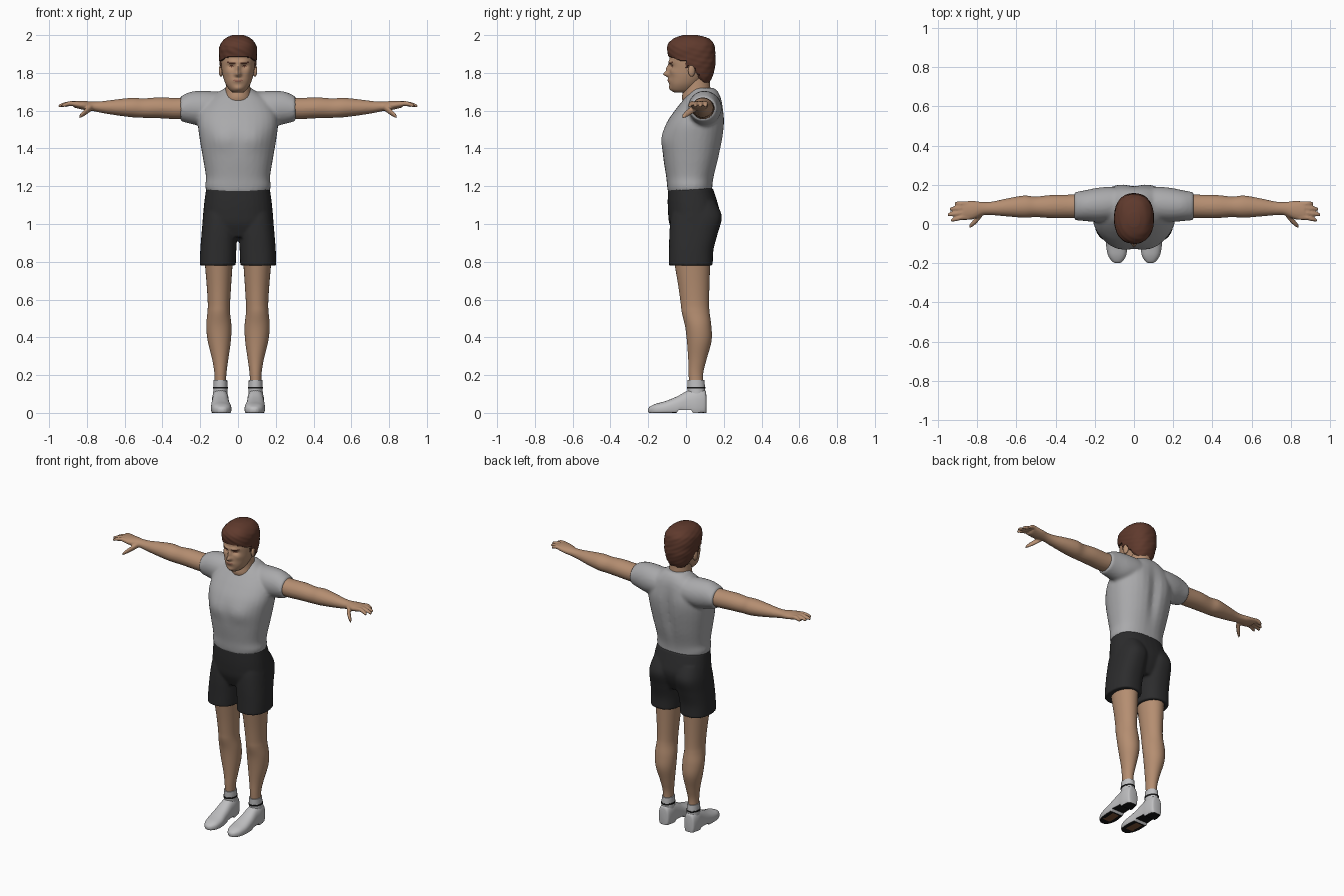
import bpy, bmesh, math
from mathutils import Vector, Matrix

if "Cube" in bpy.data.objects:
    bpy.data.objects.remove(bpy.data.objects["Cube"])


def material(name, *rgb):
    m = bpy.data.materials.new(name)
    m.use_nodes = True
    m.diffuse_color = (*rgb, 1)
    m.node_tree.nodes["Principled BSDF"].inputs["Base Color"].default_value = (*rgb, 1)
    return m


skin = material("skin", .46, .27, .165)
hair_brown = material("hair brown", .115, .042, .026)
shirt_grey = material("shirt grey", .40, .40, .41)
shorts_black = material("shorts black", .025, .025, .026)
shoe_white = material("shoe white", .52, .52, .53)
sole_black = material("sole black", .008, .008, .008)
sole_brown = material("sole brown", .22, .09, .04)
lip_red = material("lip red", .34, .15, .10)

AXES = {"x": (0, 1, 2), "y": (1, 0, 2), "z": (2, 0, 1)}


def smooth_rings(rings, sub):
    """Catmull-Rom interpolation between cross-sections."""
    out = []
    for i in range(len(rings) - 1):
        quad = [Vector(rings[max(0, min(len(rings) - 1, i + k))]) for k in (-1, 0, 1, 2)]
        p, q, r, s = quad
        for j in range(sub):
            t = j / sub
            out.append((2 * q + (r - p) * t + (2 * p - 5 * q + 4 * r - s) * t ** 2
                        + (3 * q - p - 3 * r + s) * t ** 3) / 2)
    return out + [Vector(rings[-1])]


def loft(bm, axis, rings, n=32, sub=5, power=2, both=False):
    """Skin rings given as (position, low a, high a, low b, high b)."""
    ia, ib, ic = AXES[axis]
    for side in ((1, -1) if both else (1,)):
        loops = []
        for t, a0, a1, b0, b1 in smooth_rings(rings, sub):
            loop = []
            for k in range(n):
                c, s = math.cos(math.tau * k / n), math.sin(math.tau * k / n)
                co = [0, 0, 0]
                co[ia] = t
                co[ib] = (a0 + a1) / 2 + (a1 - a0) / 2 * math.copysign(abs(c) ** (2 / power), c)
                co[ic] = (b0 + b1) / 2 + (b1 - b0) / 2 * math.copysign(abs(s) ** (2 / power), s)
                co[0] *= side
                loop.append(bm.verts.new(co))
            loops.append(loop)
        for lo, hi in zip(loops, loops[1:]):
            for k in range(n):
                bm.faces.new((lo[k], lo[k - 1], hi[k - 1], hi[k]))
        bm.faces.new(loops[0])
        bm.faces.new(loops[-1])


def bump(bm, centre, size, push):
    """Push nearby points along y with a soft falloff, on both sides."""
    for v in bm.verts:
        d = [(abs(v.co.x) - centre[0]) / size[0], (v.co.y - centre[1]) / .05,
             (v.co.z - centre[2]) / size[1]]
        v.co.y += push * math.exp(-sum(e * e for e in d))


def finish(name, bm, mats, rule=None, voxel=0, rounds=3):
    bmesh.ops.recalc_face_normals(bm, faces=bm.faces)
    if rule:
        for f in bm.faces:
            f.material_index = rule(f.calc_center_median(), f.normal)
    mesh = bpy.data.meshes.new(name)
    bm.to_mesh(mesh)
    bm.free()
    ob = bpy.data.objects.new(name, mesh)
    bpy.context.collection.objects.link(ob)
    for m in mats:
        mesh.materials.append(m)
    bpy.ops.object.select_all(action="DESELECT")
    ob.select_set(True)
    bpy.context.view_layer.objects.active = ob
    bpy.ops.object.shade_smooth_by_angle(angle=math.radians(50))
    if voxel:
        r = ob.modifiers.new("blend", "REMESH")
        r.mode, r.voxel_size, r.use_smooth_shade = "VOXEL", voxel, True
        s = ob.modifiers.new("soften", "SMOOTH")
        s.factor, s.iterations = .5, rounds
    return ob


def sym(z, x, y0, y1):
    return (z, -x, x, y0, y1)


# Shirt: torso blended with one tube running through both sleeves
bm = bmesh.new()
loft(bm, "z", [sym(1.165, .163, -.095, .14), sym(1.2, .174, -.1, .14), sym(1.25, .17, -.105, .148),
               sym(1.35, .186, -.12, .175), sym(1.45, .203, -.125, .195), sym(1.53, .212, -.105, .2),
               sym(1.6, .2, -.06, .197), sym(1.66, .16, -.012, .188), sym(1.7, .1, .02, .17),
               sym(1.72, .07, .03, .15)], power=2.3)
sleeve = [(0, .03, .17, 1.56, 1.69), (.1, .02, .185, 1.54, 1.7), (.18, .01, .185, 1.52, 1.705),
          (.25, .015, .172, 1.53, 1.7), (.305, .02, .162, 1.545, 1.675)]
loft(bm, "x", sleeve, both=True)
bump(bm, (.09, -.12, 1.45), (.07, .06), -.012)
bump(bm, (0, .2, 1.42), (.03, .17), -.018)
bump(bm, (.1, .19, 1.55), (.06, .08), .008)
finish("shirt", bm, [shirt_grey], voxel=.01, rounds=4)

# Shorts: hips blended with two wide legs
bm = bmesh.new()
loft(bm, "z", [sym(.93, .16, -.06, .13), sym(1, .186, -.088, .165), sym(1.06, .184, -.095, .178),
               sym(1.12, .178, -.097, .165), sym(1.19, .168, -.095, .142)], power=2.4)
loft(bm, "z", [(.78, .012, .203, -.092, .142), (.86, .009, .2, -.09, .145),
               (.95, .004, .193, -.088, .168), (1.04, .002, .184, -.08, .19),
               (1.12, .01, .165, -.06, .155)], power=2.4, both=True)
finish("shorts", bm, [shorts_black], voxel=.008)

# Legs
bm = bmesh.new()
loft(bm, "z", [(.1, .064, .124, .02, .095), (.2, .062, .124, .014, .09), (.28, .052, .136, .012, .108),
               (.38, .038, .16, .005, .135), (.46, .035, .168, -.005, .134),
               (.53, .042, .162, -.022, .125), (.58, .042, .16, -.028, .122),
               (.68, .036, .166, -.042, .124), (.84, .025, .18, -.07, .13)], both=True)
finish("legs", bm, [skin])

# Arms with palms, fingers and thumbs
bm = bmesh.new()
loft(bm, "x", [(.24, .03, .155, 1.56, 1.675), (.32, .03, .15, 1.555, 1.668), (.42, .03, .148, 1.56, 1.67),
               (.5, .035, .14, 1.562, 1.665), (.56, .032, .145, 1.565, 1.668),
               (.64, .038, .132, 1.575, 1.66), (.72, .045, .115, 1.588, 1.65),
               (.77, .045, .112, 1.598, 1.648), (.82, .024, .118, 1.605, 1.652),
               (.87, .02, .116, 1.617, 1.652)], both=True)


def digit(points):
    loft(bm, "x", [(x, y - r, y + r, z - r, z + r) for x, y, z, r in points], n=12, both=True)


for base, tip, reach in ((.104, .104, .915), (.081, .077, .94), (.057, .047, .95), (.033, .018, .935)):
    digit([(.84, base, 1.634, .012), (.88, base, 1.638, .013),
           ((.88 + reach) / 2, (base + tip) / 2, 1.634, .012), (reach, tip, 1.625, .008)])
digit([(.77, .06, 1.62, .016), (.795, .03, 1.602, .018), (.82, .005, 1.584, .016), (.84, -.013, 1.568, .01)])
finish("arms", bm, [skin], voxel=.006, rounds=2)

# Neck
bm = bmesh.new()
loft(bm, "z", [sym(1.6, .08, .01, .15), sym(1.66, .074, -.02, .145), sym(1.71, .066, -.015, .13),
               sym(1.79, .062, -.01, .125)])
finish("neck", bm, [skin])

# Head, with the face shaped by soft bumps
bm = bmesh.new()
loft(bm, "z", [sym(1.695, .025, -.06, .02), sym(1.71, .045, -.078, .04), sym(1.74, .065, -.088, .075),
               sym(1.78, .079, -.089, .11), sym(1.82, .087, -.088, .135), sym(1.86, .091, -.088, .142),
               sym(1.9, .09, -.085, .143), sym(1.94, .08, -.07, .13), sym(1.97, .055, -.03, .1),
               sym(1.985, .02, 0, .05)], n=96, sub=9, power=2.2)
for centre, size, push in (((0, -.09, 1.793), (.015, .014), -.03), ((0, -.09, 1.822), (.012, .022), -.017),
                           ((.028, -.09, 1.857), (.028, .01), -.008), ((.034, -.085, 1.835), (.018, .012), .012),
                           ((0, -.09, 1.76), (.026, .012), -.008), ((0, -.085, 1.717), (.025, .014), -.007),
                           ((.055, -.06, 1.805), (.018, .018), -.005)):
    bump(bm, centre, size, push)


def face_paint(c, normal):
    x, z = abs(c.x), c.z
    if c.y > -.03:
        return 0
    if abs(z - 1.852 - .1 * (x - .035)) < .0045 and .014 < x < .056:
        return 1
    if ((x - .034) / .013) ** 2 + ((z - 1.836) / .005) ** 2 < 1:
        return 1
    return 2 if (x / .025) ** 2 + ((z - 1.76) / .007) ** 2 < 1 else 0


finish("head", bm, [skin, hair_brown, lip_red], face_paint)

# Ears
bm = bmesh.new()
for side in (1, -1):
    bmesh.ops.create_uvsphere(bm, u_segments=16, v_segments=10, radius=1, matrix=Matrix.LocRotScale(
        Vector((side * .09, .03, 1.812)), Matrix.Rotation(side * .25, 3, "Z").to_quaternion(),
        Vector((.011, .019, .032))))
finish("ears", bm, [skin])

# Hair: a full cap, tucked into the head below the hairline
bm = bmesh.new()
loft(bm, "z", [sym(1.735, .055, 0, .115), sym(1.78, .08, -.04, .14), sym(1.84, .096, -.085, .155),
               sym(1.88, .1, -.092, .156), sym(1.93, .1, -.1, .153), sym(1.96, .088, -.09, .143),
               sym(1.985, .064, -.06, .115), sym(2, .03, -.015, .06)], n=96, sub=8, power=2.3)
for v in bm.verts:
    x, y, z = v.co
    if y < -.005:
        line = 1.885 - .02 * max(0, min(1, (y + .09) / .05))
    elif y < .015:
        line = 1.82
    else:
        line = max(1.74, 1.85 - 1.25 * (y - .015))
    if z < line:
        v.co.x, v.co.y = x * .75, .03 + (y - .03) * .75
    elif z < 1.995:
        wave = 1 + .012 * math.sin(90 * x + 160 * z) * math.sin(70 * y + 60 * z)
        v.co.x, v.co.y = x * wave, .03 + (y - .03) * wave
finish("hair", bm, [hair_brown])

# Socks with a dark rim at the shoe opening
bm = bmesh.new()
loft(bm, "z", [(.09, .055, .132, .01, .102), (.14, .056, .13, .008, .1), (.175, .057, .129, .008, .097)], both=True)
finish("socks", bm, [shoe_white])
bm = bmesh.new()
loft(bm, "z", [(.128, .053, .133, .005, .103), (.137, .053, .133, .005, .103)], sub=1, both=True)
finish("shoe_rims", bm, [sole_black])

# Shoes: flat underside, arched between ball and heel
bm = bmesh.new()
loft(bm, "y", [(.108, .075, .115, .005, .09), (.1, .058, .13, -.02, .12), (.06, .05, .138, -.03, .132),
               (.01, .048, .138, -.03, .118), (-.05, .043, .142, -.025, .086),
               (-.11, .035, .142, -.02, .062), (-.16, .04, .132, -.015, .048),
               (-.19, .058, .112, -.005, .034), (-.2, .075, .095, .005, .022)], sub=6, power=2.5, both=True)
for v in bm.verts:
    arch = .014 if -.045 < v.co.y < .03 else 0
    v.co.z = max(v.co.z, arch)


def sole_paint(c, normal):
    if normal.z > -.6 or c.z > .02:
        return 0
    return 2 if -.15 < c.y < -.06 and abs(abs(c.x) - .09) < .025 else 1


finish("shoes", bm, [shoe_white, sole_black, sole_brown], sole_paint)
